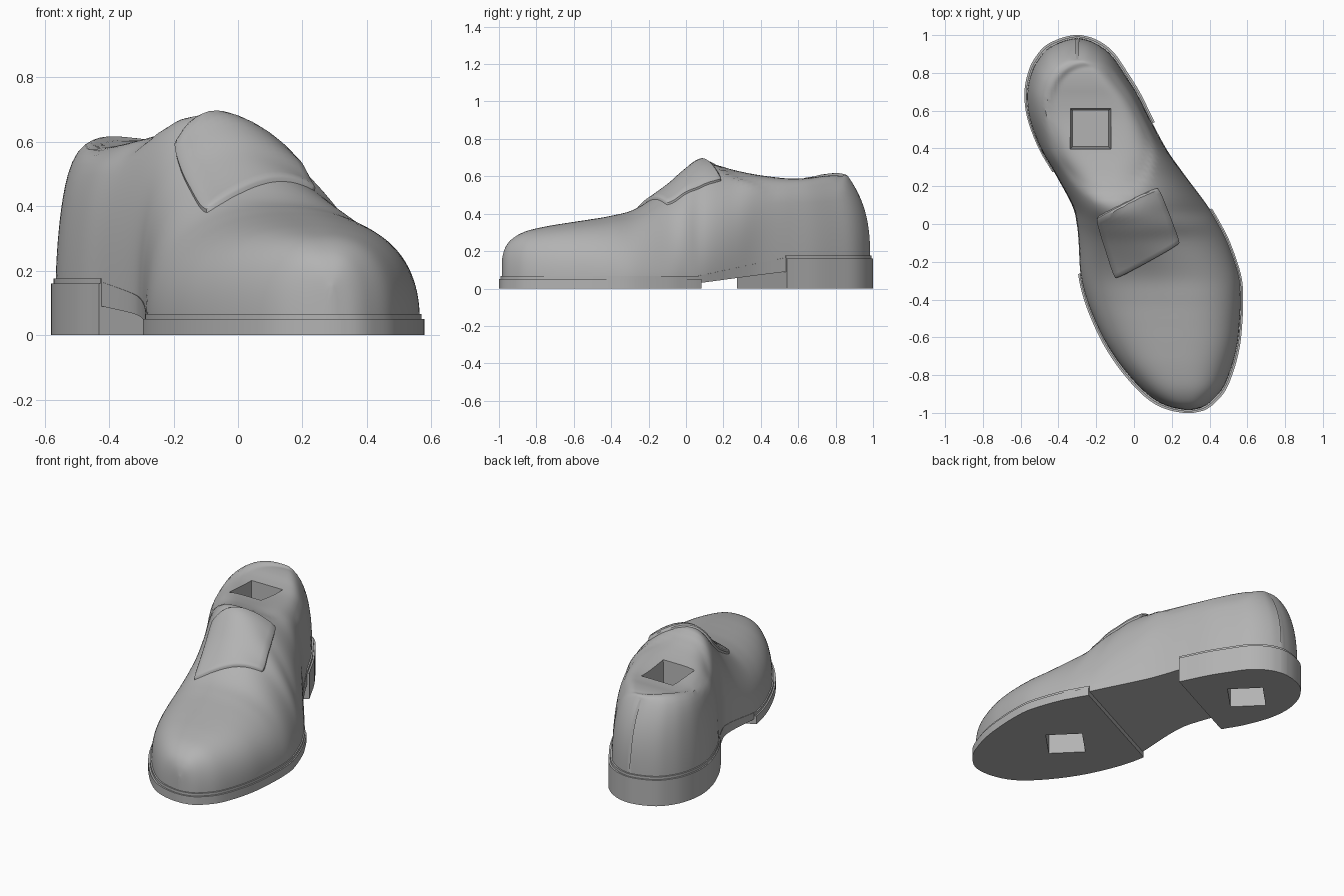
import bpy, bmesh, math
from mathutils import Vector
from mathutils.bvhtree import BVHTree

if "Cube" in bpy.data.objects:
    bpy.data.objects.remove(bpy.data.objects["Cube"])

grey = bpy.data.materials.new("grey")
grey.diffuse_color = (0.45, 0.45, 0.45, 1)
grey.use_nodes = True
grey.node_tree.nodes["Principled BSDF"].inputs["Base Color"].default_value = grey.diffuse_color

AXIS = Vector((0.44, -0.898, 0))      # heel-to-toe direction
S_SOLE, S_HEEL = 0.108, -0.436        # where sole ends and heel begins along the axis

# y, left x, right x, ridge x, top z, left and right roundness
ROWS = [(-1.0, .26, .315, .29, .15, 2.6, 2.6), (-.985, .185, .375, .285, .21, 2.6, 2.6),
        (-.95, .105, .425, .275, .26, 2.6, 2.6), (-.88, .02, .485, .26, .302, 2.6, 2.6),
        (-.77, -.075, .53, .235, .33, 2.6, 2.6), (-.65, -.155, .56, .21, .35, 2.5, 2.6),
        (-.53, -.215, .573, .18, .368, 2.4, 2.5), (-.4, -.265, .578, .14, .39, 2.3, 2.3),
        (-.27, -.295, .567, .09, .428, 2.3, 2.0), (-.1, -.305, .51, .01, .54, 2.3, 1.65),
        (.0, -.315, .46, -.03, .625, 2.4, 1.65), (.1, -.34, .40, -.08, .684, 2.6, 1.7),
        (.27, -.43, .275, -.13, .645, 3.4, 2.6), (.4, -.505, .185, -.16, .62, 5, 4.5),
        (.56, -.565, .10, -.21, .602, 7, 7), (.7, -.58, .03, -.25, .605, 8, 8),
        (.82, -.555, -.045, -.28, .615, 8, 8), (.9, -.51, -.10, -.30, .618, 8, 8),
        (.95, -.46, -.155, -.30, .615, 8, 8), (.985, -.385, -.22, -.30, .605, 7, 7),
        (1.0, -.32, -.28, -.30, .585, 6, 6)]


def spline(rows, sub=5):
    """Smooth curve through the rows."""
    out = []
    for i in range(len(rows) - 1):
        p = [rows[max(0, min(len(rows) - 1, i + k))] for k in (-1, 0, 1, 2)]
        for j in range(sub):
            t = j / sub
            out.append([0.5 * (2 * b + (c - a) * t + (2 * a - 5 * b + 4 * c - d) * t * t
                               + (3 * b - a - 3 * c + d) * t ** 3) for a, b, c, d in zip(*p)])
    return out + [list(rows[-1])]


STATIONS = spline(ROWS)


def smoothstep(x, a, b):
    t = max(0, min(1, (x - a) / (b - a)))
    return t * t * (3 - 2 * t)


def ramp(x, y, low, high):
    """Value rising from the sole's back edge to the heel's front edge."""
    t = (S_SOLE - (x * AXIS.x + y * AXIS.y)) / (S_SOLE - S_HEEL)
    return low + (high - low) * max(0, min(1, t))


def finish(name, bm):
    bmesh.ops.recalc_face_normals(bm, faces=bm.faces)
    me = bpy.data.meshes.new(name)
    bm.to_mesh(me)
    bm.free()
    me.materials.append(grey)
    ob = bpy.data.objects.new(name, me)
    bpy.context.collection.objects.link(ob)
    return ob


def activate(ob):
    bpy.ops.object.select_all(action='DESELECT')
    ob.select_set(True)
    bpy.context.view_layer.objects.active = ob


def cut(ob, cutter):
    activate(ob)
    mod = ob.modifiers.new("cut", 'BOOLEAN')
    mod.operation, mod.solver, mod.object = 'DIFFERENCE', 'EXACT', cutter
    bpy.ops.object.modifier_apply(modifier=mod.name)


def make_upper():
    bm = bmesh.new()
    rings, n = [], 56
    for y0, xl, xr, xc, zt, nl, nr in STATIONS:
        inset = min(0.014, 0.3 * (xr - xl))
        xl, xr, y0 = xl + inset, xr - inset, y0 * 0.985
        taper, lean = .17 * smoothstep(y0, .1, .5), .11 * smoothstep(y0, .5, 1)
        ring = []
        for k in range(n + 1):
            a = math.pi * k / n
            c, s = math.cos(a), max(0, math.sin(a))
            e, w = (nr, xr - xc) if c > 0 else (nl, xc - xl)
            r = (abs(c) ** e + s ** e) ** (-1 / e)
            f = r * s
            x = xc + c * r * w * (1 - taper * f * f)
            y = y0 - lean * f ** 3
            zb = ramp(x, y0, 0.04, 0.12)
            z = zb + (zt - zb) * f
            # shallow dish inside the ankle opening
            u, v = x + .18, y - .49
            p, q = (u * .94 + v * .34) / .265, (v * .94 - u * .34) / .375
            z -= .014 * (1 - smoothstep(p * p + q * q, .85, 1.05)) if f > .8 else 0
            ring.append(bm.verts.new((x, y, z)))
        rings.append(ring)
    for a, b in zip(rings, rings[1:]):
        for k in range(n + 1):
            m = (k + 1) % (n + 1)
            bm.faces.new((a[k], a[m], b[m], b[k]))
    bm.faces.new(rings[0])
    bm.faces.new(rings[-1])
    return finish("upper", bm)


def make_slab(name, inset, bottom, top, s_min=None, s_max=None):
    """Footprint slab, clipped along the axis; bottom and top are (sole end, heel end) heights."""
    bm = bmesh.new()
    left, right = [], []
    for y, xl, xr, *_ in STATIONS:
        d = min(inset, 0.3 * (xr - xl))
        left.append((xl + d, y * (1 - inset)))
        right.append((xr - d, y * (1 - inset)))
    for i in range(len(left) - 1):
        quad = [left[i], right[i], right[i + 1], left[i + 1]]
        bm.faces.new([bm.verts.new((x, y, 0)) for x, y in quad])
    bmesh.ops.remove_doubles(bm, verts=bm.verts, dist=1e-5)
    for s, flip in ((s_min, -1), (s_max, 1)):
        if s is not None:
            bmesh.ops.bisect_plane(bm, geom=bm.verts[:] + bm.edges[:] + bm.faces[:], plane_co=AXIS * s,
                                   plane_no=AXIS * flip, clear_outer=True)
    ext = bmesh.ops.extrude_face_region(bm, geom=bm.faces[:])
    upper = {v for v in ext["geom"] if isinstance(v, bmesh.types.BMVert)}
    for v in bm.verts:
        v.co.z = ramp(v.co.x, v.co.y, *(top if v in upper else bottom))
    return finish(name, bm)


def make_strap(tree):
    """Raised rounded panel lying on the instep."""
    bm = bmesh.new()
    a, b, c, d = (Vector(p) for p in ((-.21, .04), (.13, .205), (.255, -.105), (-.105, -.305)))
    steps = [-1, -.95] + [-.9 + 1.8 * i / 16 for i in range(17)] + [.95, 1]
    grid = []
    for v in steps:
        row = []
        for u in steps:
            uu, vv = u * (1 - .05 * v ** 6), v * (1 - .05 * u ** 6)
            p, q = (uu + 1) / 2, (vv + 1) / 2
            xy = (d.lerp(c, p)).lerp(a.lerp(b, p), q)
            loc, nor, _, _ = tree.ray_cast(Vector((xy.x, xy.y, 2)), Vector((0, 0, -1)))
            edge = max(abs(u), abs(v))
            lift = -.012 if edge == 1 else (.01 if edge > .92 else .016)
            row.append(bm.verts.new(loc + nor * lift))
        grid.append(row)
    for r, s in zip(grid, grid[1:]):
        for k in range(len(r) - 1):
            bm.faces.new((r[k], r[k + 1], s[k + 1], s[k]))
    return finish("instep_strap", bm)


def make_cutter(name, center, z0, z1, r0, r1, angle):
    """Tapered square prism used for cutting."""
    bm = bmesh.new()
    rings = [[bm.verts.new((center[0] + r * math.cos(angle + k * math.pi / 2),
                            center[1] + r * math.sin(angle + k * math.pi / 2), z))
              for k in range(4)] for z, r in ((z0, r0), (z1, r1))]
    for k in range(4):
        m = (k + 1) % 4
        bm.faces.new((rings[0][k], rings[0][m], rings[1][m], rings[1][k]))
    bm.faces.new(rings[0])
    bm.faces.new(rings[1])
    ob = finish(name, bm)
    ob.hide_render = True
    return ob


# Body, panel and bottom parts
upper = make_upper()
bm = bmesh.new()
bm.from_mesh(upper.data)
strap = make_strap(BVHTree.FromBMesh(bm))
bm.free()
sole = make_slab("front_sole", 0, (0, 0), (.05, .05), s_min=S_SOLE)
welt = make_slab("sole_welt", .008, (.03, .03), (.066, .066), s_min=S_SOLE)
shank = make_slab("arch_shank", .012, (.03, .09), (.07, .165), s_min=S_HEEL - .01, s_max=S_SOLE + .01)
heel = make_slab("heel", 0, (0, 0), (.16, .16), s_max=S_HEEL)
heel_welt = make_slab("heel_welt", .008, (.1, .1), (.176, .176), s_max=S_HEEL)

# Square peg sockets in the ankle fill, sole and heel
top_peg = make_cutter("top_socket_cutter", (-.23, .505), .36, .8, .135, .167, math.pi / 4)
sole_peg = make_cutter("sole_socket_cutter", (.155, -.435), -.1, .2, .15, .15, 0)
heel_peg = make_cutter("heel_socket_cutter", (-.306, .654), -.1, .22, .145, .145, 0)
for ob, cutters in ((upper, (top_peg, sole_peg, heel_peg)), (sole, (sole_peg,)),
                    (welt, (sole_peg,)), (heel, (heel_peg,)), (heel_welt, (heel_peg,))):
    for c in cutters:
        cut(ob, c)
for c in (top_peg, sole_peg, heel_peg):
    bpy.data.objects.remove(c)

for ob in (upper, strap, sole, welt, shank, heel, heel_welt):
    activate(ob)
    bpy.ops.object.shade_smooth_by_angle(angle=math.radians(35))
